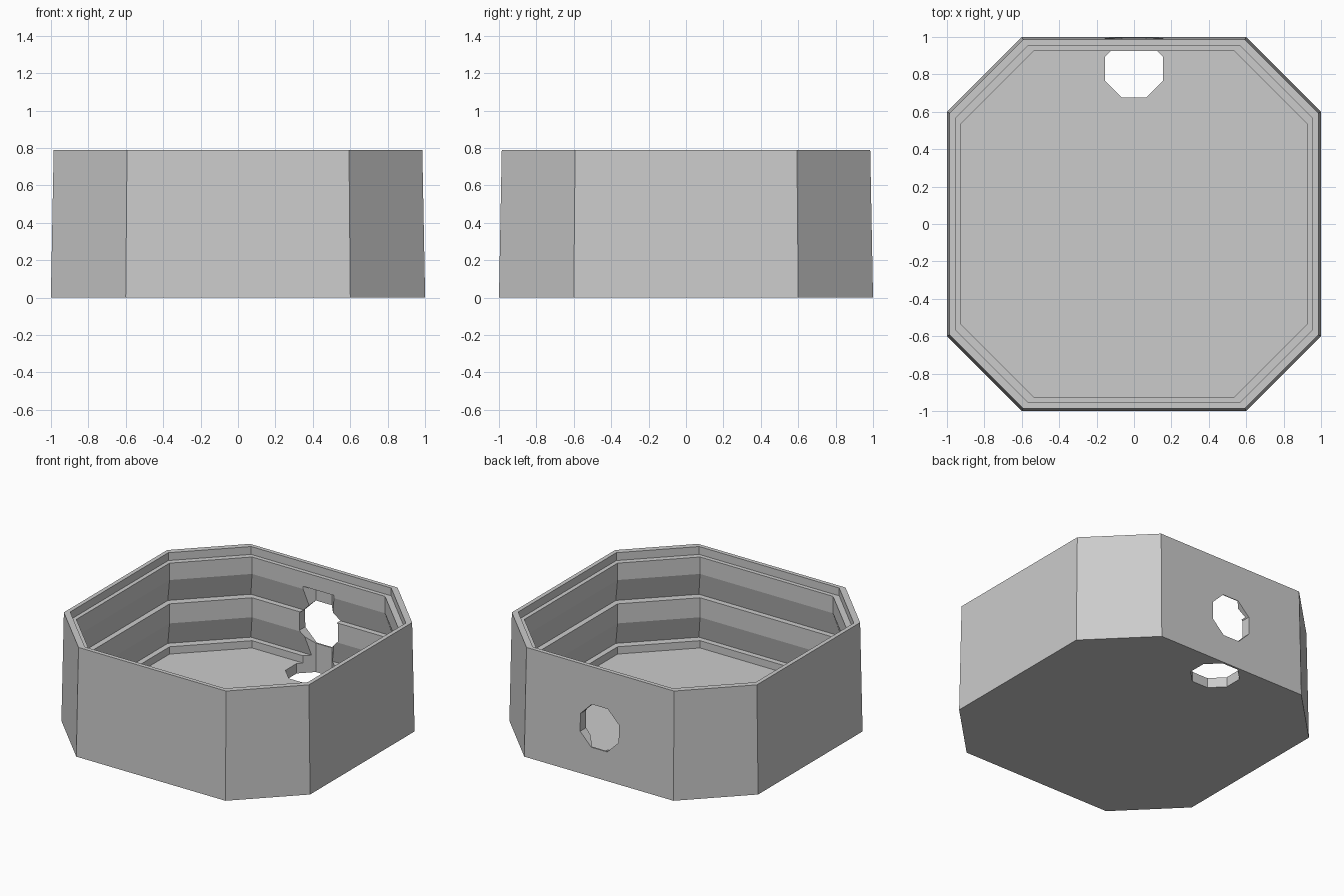
import bpy, bmesh, math
from mathutils import Matrix

if "Cube" in bpy.data.objects:
    bpy.data.objects.remove(bpy.data.objects["Cube"])

grey = bpy.data.materials.new("light_grey")
grey.diffuse_color = (0.6, 0.6, 0.6, 1)
grey.use_nodes = True
grey.node_tree.nodes["Principled BSDF"].inputs["Base Color"].default_value = grey.diffuse_color


def make_object(name, bm):
    bmesh.ops.recalc_face_normals(bm, faces=bm.faces)
    mesh = bpy.data.meshes.new(name)
    bm.to_mesh(mesh)
    bm.free()
    mesh.materials.append(grey)
    obj = bpy.data.objects.new(name, mesh)
    bpy.context.collection.objects.link(obj)
    return obj


def octagon_ring(bm, side, corner, z):
    """Chamfered square: flat sides at +-side, corners at +-corner."""
    s, c = side, corner
    pts = [(c, -s), (s, -c), (s, c), (c, s), (-c, s), (-s, c), (-s, -c), (-c, -s)]
    return [bm.verts.new((x, y, z)) for x, y in pts]


# Wall section from outer bottom, over the rim, down the ribbed inside to the floor
profile = [
    (1.0, 0.6, 0.0), (0.985, 0.593, 0.79),          # tapered outside
    (0.955, 0.563, 0.79), (0.955, 0.563, 0.733),    # rim and lid step
    (0.925, 0.535, 0.733), (0.925, 0.535, 0.61),    # upper rib
    (0.965, 0.572, 0.437), (0.925, 0.535, 0.437),   # groove and ledge
    (0.925, 0.535, 0.295),                          # middle rib
    (0.965, 0.572, 0.125), (0.925, 0.535, 0.125),   # groove and ledge
    (0.925, 0.535, 0.072),                          # floor edge
]
bm = bmesh.new()
rings = [octagon_ring(bm, *p) for p in profile]
for a, b in zip(rings, rings[1:]):
    for i in range(8):
        j = (i + 1) % 8
        bm.faces.new((a[i], a[j], b[j], b[i]))
bm.faces.new(rings[0])
bm.faces.new(rings[-1])
box = make_object("octagonal_box", bm)


def cut_hole(name, centre, depth, rotation):
    """Cut an eight-sided hole, flat sides square to the axes."""
    bm = bmesh.new()
    radius = 0.155 / math.cos(math.pi / 8)
    bmesh.ops.create_cone(bm, cap_ends=True, segments=8, radius1=radius, radius2=radius, depth=depth)
    # make sure that flats, not corners, face along the axes
    if any(abs(v.co.y) < 1e-4 for v in bm.verts):
        bm.transform(Matrix.Rotation(math.pi / 8, 4, 'Z'))
    bm.transform(Matrix.Translation(centre) @ rotation)
    cutter = make_object(name, bm)
    cutter.hide_render = True
    mod = box.modifiers.new(name, 'BOOLEAN')
    mod.operation = 'DIFFERENCE'
    mod.solver = 'EXACT'
    mod.object = cutter
    bpy.context.view_layer.objects.active = box
    bpy.ops.object.modifier_apply(modifier=name)
    bpy.data.objects.remove(cutter)


# Floor hole, continuing up as a channel through the back ribs
cut_hole("floor_hole_cutter", (0, 0.83, 0.265), 0.73, Matrix.Identity(4))
# Round hole through the back wall
cut_hole("back_hole_cutter", (0, 0.98, 0.365), 0.4, Matrix.Rotation(math.pi / 2, 4, 'X'))
